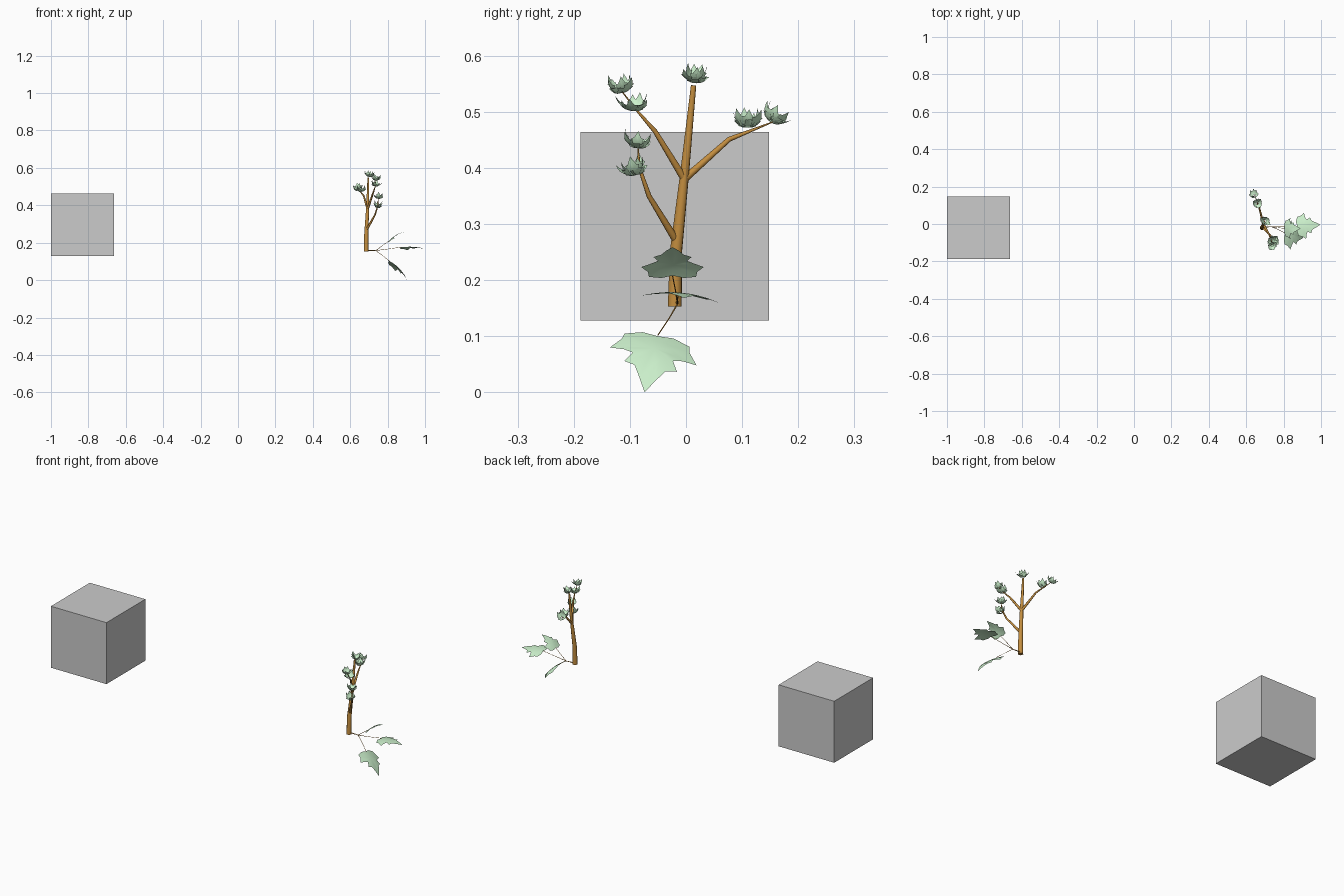
import bpy, bmesh, math, random
from mathutils import Vector as V

if "Cube" in bpy.data.objects:
    bpy.data.objects.remove(bpy.data.objects["Cube"])

random.seed(4)


def material(name, color):
    m = bpy.data.materials.new(name)
    m.diffuse_color = (*color, 1)
    m.use_nodes = True
    m.node_tree.nodes["Principled BSDF"].inputs["Base Color"].default_value = m.diffuse_color
    return m


BARK = material("bark", (0.55, 0.27, 0.05))
LEAF = material("leaf", (0.62, 0.9, 0.62))


def tube(name, pts, mat=BARK):
    """Tapered tube through (x, y, z, radius) points."""
    cu = bpy.data.curves.new(name, 'CURVE')
    cu.dimensions = '3D'
    cu.bevel_depth = 1
    cu.bevel_resolution = 2
    cu.use_fill_caps = True
    sp = cu.splines.new('POLY')
    sp.points.add(len(pts) - 1)
    for p, (x, y, z, r) in zip(sp.points, pts):
        p.co = (x, y, z, 1)
        p.radius = r
    cu.materials.append(mat)
    ob = bpy.data.objects.new(name, cu)
    bpy.context.collection.objects.link(ob)
    return ob


# One half of the lobed leaf outline: along the midrib, sideways
HALF = [(0, 0), (-0.04, 0.2), (0.03, 0.42), (0.16, 0.44), (0.34, 0.56), (0.37, 0.38),
        (0.42, 0.26), (0.58, 0.34), (0.63, 0.2), (0.8, 0.11), (1, 0)]
OUTLINE = HALF + [(u, -v) for u, v in HALF[-2:0:-1]]


def add_leaf(bm, base, d, up, size, curl, droop):
    """Leaf as centre + two rings, bent along and across the midrib."""
    d = V(d).normalized()
    side = V(up).cross(d).normalized()
    n = d.cross(side)

    def vert(u, v):
        h = curl * (u - u * u) * 4 - droop * v * v
        return bm.verts.new(V(base) + size * (u * d + v * side + h * n))

    c = 0.27
    mid = vert(c, 0)
    rings = [[vert(c + (u - c) * t, v * t) for u, v in OUTLINE] for t in (0.5, 1)]
    k = len(OUTLINE)
    for i in range(k):
        j = (i + 1) % k
        a, b = rings[0][j], rings[0][i]
        bm.faces.new((mid, a, b))
        bm.faces.new((b, a, rings[1][j], rings[1][i]))


def leaf_object(name, leaves):
    bm = bmesh.new()
    for args in leaves:
        add_leaf(bm, *args)
    bmesh.ops.reverse_faces(bm, faces=bm.faces[:])
    for f in bm.faces:
        f.smooth = True
    me = bpy.data.meshes.new(name)
    bm.to_mesh(me)
    bm.free()
    me.materials.append(LEAF)
    ob = bpy.data.objects.new(name, me)
    bpy.context.collection.objects.link(ob)


# Grey block
bpy.ops.mesh.primitive_cube_add(size=0.336, location=(-0.832, -0.02, 0.296))
bpy.context.object.name = "block"

# Trunk and branches
tube("trunk", [(0.685, -0.02, 0.153, 0.013), (0.686, -0.018, 0.25, 0.0115),
               (0.693, -0.003, 0.385, 0.0085), (0.697, 0.0135, 0.547, 0.005)])
tube("low_branch", [(0.687, -0.016, 0.268, 0.007), (0.733, -0.066, 0.35, 0.0045),
                    (0.748, -0.083, 0.40, 0.003), (0.75, -0.086, 0.44, 0.001)])
tube("front_branch", [(0.693, -0.003, 0.38, 0.007), (0.722, -0.055, 0.465, 0.0045),
                      (0.735, -0.09, 0.505, 0.002), (0.738, -0.117, 0.54, 0.001)])
tube("back_branch", [(0.693, -0.003, 0.38, 0.007), (0.672, 0.077, 0.451, 0.0045),
                     (0.645, 0.155, 0.482, 0.001)])

# Leaf clusters at the branch ends: base point and growth direction
CLUSTERS = [((0.70, 0.016, 0.553), (0.2, 0.1, 1)), ((0.66, 0.11, 0.473), (-0.1, 0, 1)),
            ((0.643, 0.152, 0.483), (-0.2, 0.5, 0.8)), ((0.735, -0.092, 0.502), (0.1, 0, 1)),
            ((0.738, -0.115, 0.534), (0, -0.2, 1)), ((0.748, -0.09, 0.388), (0.1, -0.2, 1)),
            ((0.75, -0.086, 0.436), (0.1, 0.1, 1))]
for i, (base, axis) in enumerate(CLUSTERS):
    axis = V(axis).normalized()
    a = axis.orthogonal().normalized()
    b = axis.cross(a)
    small = []
    for j in range(7):
        ang = j * math.tau / 7 + random.uniform(-0.3, 0.3)
        radial = a * math.cos(ang) + b * math.sin(ang)
        tilt = random.uniform(0.3, 0.9)
        d = axis * math.cos(tilt) + radial * math.sin(tilt)
        small.append((V(base) + radial * 0.006, d, axis - radial * 0.9,
                      random.uniform(0.032, 0.04), -0.12, -0.5))
    leaf_object(f"leaf_cluster_{i + 1}", small)

# Stem at the foot splitting into three leaf stalks
FORK = (0.737, -0.015, 0.158, 0.0015)
tube("foot_stem", [(0.685, -0.016, 0.16, 0.003), FORK])
tube("upper_stalk", [FORK, (0.77, -0.019, 0.183, 0.001), (0.805, -0.024, 0.208, 0.001)])
tube("middle_stalk", [FORK, (0.80, -0.015, 0.166, 0.001), (0.875, -0.013, 0.177, 0.001)])
tube("lower_stalk", [FORK, (0.772, -0.03, 0.132, 0.001), (0.81, -0.05, 0.102, 0.001)])

# Three large leaves
leaf_object("upper_leaf", [((0.805, -0.024, 0.208), (0.085, 0, 0.05), (-0.4, 0, 1), 0.1, 0.08, 0.3)])
leaf_object("middle_leaf", [((0.873, -0.013, 0.176), (0.125, 0.01, -0.008), (0.1, 0.1, 1), 0.124, 0.04, 0.3)])
leaf_object("lower_leaf", [((0.808, -0.05, 0.1), (0.097, -0.024, -0.1), (0.7, 0.12, 0.7), 0.141, 0.08, 0.3)])
